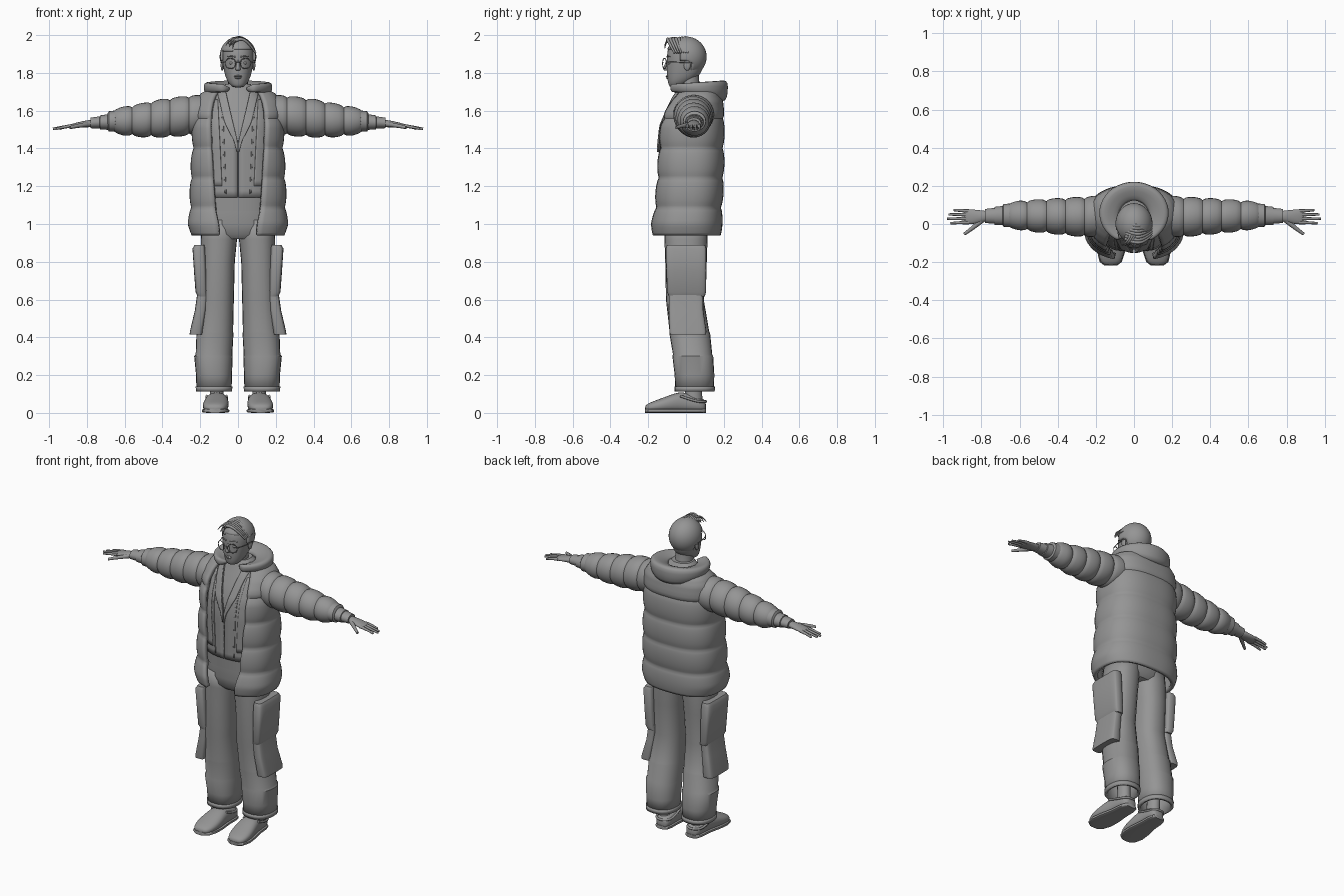
import bpy, bmesh, math
from mathutils import Vector

if "Cube" in bpy.data.objects:
    bpy.data.objects.remove(bpy.data.objects["Cube"])

grey = bpy.data.materials.new("plain grey")
grey.use_nodes = True
grey.diffuse_color = (0.3, 0.3, 0.3, 1)
grey.node_tree.nodes["Principled BSDF"].inputs["Base Color"].default_value = (0.3, 0.3, 0.3, 1)


def link(name, data):
    ob = bpy.data.objects.new(name, data)
    bpy.context.collection.objects.link(ob)
    data.materials.append(grey)
    return ob


def finish(name, bm, mirror=False, sub=0, thick=0, angle=40):
    me = bpy.data.meshes.new(name)
    bm.to_mesh(me)
    bm.free()
    me.shade_smooth()
    if not sub:
        me.set_sharp_from_angle(angle=math.radians(angle))
    ob = link(name, me)
    if thick:
        m = ob.modifiers.new("thickness", 'SOLIDIFY')
        m.thickness, m.offset = thick, -1
    if sub:
        ob.modifiers.new("smooth", 'SUBSURF').levels = sub
        ob.modifiers["smooth"].render_levels = sub
    if mirror:
        ob.modifiers.new("mirror", 'MIRROR')
    return ob


def loft(name, rings, closed=True, caps=True, **kw):
    """Skin a list of equal point rings."""
    bm = bmesh.new()
    vs = [[bm.verts.new(p) for p in r] for r in rings]
    n = len(vs[0])
    for a, b in zip(vs, vs[1:]):
        for i in range(n if closed else n - 1):
            j = (i + 1) % n
            bm.faces.new((a[i], a[j], b[j], b[i]))
    if closed and caps:
        bm.faces.new(vs[0])
        bm.faces.new(vs[-1])
    if closed:
        bmesh.ops.recalc_face_normals(bm, faces=bm.faces)
    return finish(name, bm, **kw)


def spow(v, p):
    return math.copysign(abs(v) ** p, v)


def oval(axis, t, c1, c2, r1, r2, e=2, n=20):
    """Superellipse ring across one axis; c and r follow the other two axes in order."""
    pts = []
    for i in range(n):
        a = math.tau * i / n
        p = [c1 + r1 * spow(math.cos(a), 2 / e), c2 + r2 * spow(math.sin(a), 2 / e)]
        p.insert("xyz".index(axis), t)
        pts.append(p)
    return pts


def tower(name, axis, keys, e=2, n=20, **kw):
    return loft(name, [oval(axis, *k, e=e, n=n) for k in keys], **kw)


def sample(keys, t):
    """Linear lookup in a table sorted by its first column."""
    for a, b in zip(keys, keys[1:]):
        if t <= b[0]:
            f = max(0, (t - a[0]) / (b[0] - a[0]))
            return [u + (v - u) * f for u, v in zip(a[1:], b[1:])]
    return list(keys[-1][1:])


def steps(a, b, n):
    return [a + (b - a) * i / n for i in range(n + 1)]


def cord(name, pts, r, taper=(1, 1)):
    cu = bpy.data.curves.new(name, 'CURVE')
    cu.dimensions, cu.bevel_depth, cu.bevel_resolution = '3D', r, 2
    cu.use_fill_caps = True
    sp = cu.splines.new('NURBS')
    sp.points.add(len(pts) - 1)
    for i, p in enumerate(pts):
        sp.points[i].co = (*p, 1)
        sp.points[i].radius = taper[0] + (taper[1] - taper[0]) * i / (len(pts) - 1)
    sp.order_u, sp.use_endpoint_u, sp.resolution_u = 3, True, 6
    return link(name, cu)


def ball(name, c, r, mirror=False):
    bm = bmesh.new()
    bmesh.ops.create_uvsphere(bm, u_segments=16, v_segments=10, radius=1)
    for v in bm.verts:
        v.co = [c[i] + r[i] * v.co[i] for i in range(3)]
    return finish(name, bm, mirror)


# Padded jacket: an open-fronted shell with quilted bands
JACKET = [(.94, 0, .245, .183, .10), (1.0, 0, .258, .185, .105), (1.1, .008, .25, .18, .125),
          (1.24, .015, .247, .18, .135), (1.4, .018, .238, .178, .145), (1.52, .022, .237, .175, .15),
          (1.6, .035, .232, .163, .145), (1.65, .05, .222, .142, .135), (1.69, .06, .195, .115, .12),
          (1.715, .06, .15, .095, .10), (1.73, .06, .1, .08, .08)]


def jacket_ring(z, e=2.5, n=44):
    cy, rx, ry, gap = sample(JACKET, z)
    puff = .014 * math.sqrt(abs(math.sin(math.pi * (z - .93) / .158))) - .006
    if z > 1.56:
        puff = .004
    rx, ry = rx + puff, ry + puff
    start = math.asin(min(1, gap / rx) ** (e / 2))
    return [(rx * spow(math.sin(a), 2 / e), cy - ry * spow(math.cos(a), 2 / e), z)
            for a in steps(start, math.tau - start, n)]


loft("padded_jacket", [jacket_ring(z) for z in steps(.94, 1.73, 60)], closed=False, thick=.025)

# Sleeves with padded rolls, cuffs and undersleeves
SLEEVE = [(.16, .045, 1.585, .098, .09), (.25, .037, 1.575, .1, .1), (.4, .04, 1.56, .088, .095),
          (.5, .042, 1.55, .08, .084), (.6, .045, 1.545, .07, .07), (.66, .045, 1.545, .058, .055)]


def sleeve_ring(x):
    cy, cz, ry, rz = sample(SLEEVE, x)
    puff = .013 * math.sqrt(abs(math.sin(math.pi * (x - .16) / .1))) - .005
    return oval("x", x, cy, cz, ry + puff, rz + puff, n=28)


loft("sleeves", [sleeve_ring(x) for x in steps(.16, .66, 40)], mirror=True)
tower("cuffs", "x", [(.645, .045, 1.545, .05, .045), (.65, .045, 1.545, .062, .056),
                     (.683, .045, 1.543, .06, .054), (.69, .045, 1.543, .05, .044)], mirror=True)
tower("undersleeves", "x", [(.68, .045, 1.54, .05, .042), (.73, .043, 1.538, .047, .037),
                            (.732, .043, 1.538, .041, .032), (.78, .042, 1.535, .037, .028)], mirror=True)

# Hands
tower("palms", "x", [(.76, .042, 1.534, .028, .02), (.8, .04, 1.53, .032, .02), (.84, .038, 1.525, .04, .016),
                     (.875, .038, 1.52, .041, .012), (.89, .038, 1.518, .035, .008)], n=12, mirror=True, sub=1)
for s, side in ((1, "left"), (-1, "right")):
    for i, tip in enumerate((.962, .98, .972, .945)):
        y = .008 + .02 * i
        cord(f"{side}_finger_{i + 1}", [(s * .865, y, 1.521), (s * .91, y * 1.05 - .001, 1.517),
             (s * tip, y * 1.15 - .005, 1.504)], .01, (1, .6))
    cord(f"{side}_thumb", [(s * .79, .025, 1.528), (s * .84, -.018, 1.522), (s * .89, -.053, 1.51)], .013, (1.1, .6))

# Shirt body and the layered front worn beneath the jacket
SHIRT = [(1.1, .008, .19, .135), (1.25, .01, .195, .14), (1.42, .012, .195, .145), (1.52, .018, .19, .14),
         (1.6, .03, .18, .12), (1.66, .035, .15, .098), (1.71, .035, .1, .075), (1.74, .03, .065, .06)]
loft("shirt", [oval("z", z, 0, cy, rx, ry, e=2.4, n=32) for z, cy, rx, ry in SHIRT])


def strip(name, z0, z1, inner, outer, lift):
    """Thin cloth panel lying on the shirt front between two edge functions."""
    rows = []
    for z in steps(z0, z1, 16):
        cy, rx, ry = sample(SHIRT, z)
        rows.append([(x, cy - lift - ry * max(0, 1 - (x / rx) ** 2.4) ** (1 / 2.4), z)
                     for x in steps(inner(z), min(outer(z), rx * .97), 6)])
    return loft(name, rows, closed=False, thick=.008, mirror=True)


def neckline(z):
    return .003 + max(0, z - 1.44) * .24


strip("overshirt_fronts", 1.14, 1.71, neckline, lambda z: .165, .012)
strip("lapels", 1.38, 1.71, neckline, lambda z: neckline(z) + .045 * min(1, (z - 1.37) * 6), .02)
strip("front_pleats", 1.16, 1.62, lambda z: .062 + (z - 1.16) * .04, lambda z: .07 + (z - 1.16) * .04, .016)
strip("side_plackets", 1.2, 1.66, lambda z: .085 + (z - 1.2) * .05, lambda z: .14, .017)

# Folded hood around the neck
hood = []
for a in steps(.45, math.tau - .45, 28):
    back = (1 - math.cos(a)) / 2
    zb, zt = 1.695 - .05 * back ** 2, 1.745 + .02 * back
    ring = []
    for u, z in ((.15, 1.70), (.0, 1.725), (.3, zt - .02), (.8, zt), (1, zt - .012), (1, (zb + zt) / 2),
                 (.93, zb), (.5, zb + .005)):
        ring.append(((.075 + .108 * u) * math.sin(a), .03 + .028 * u - (.085 + .08 * u) * math.cos(a), z))
    hood.append(ring)
loft("hood", hood, sub=1)

# Trousers
tower("hips", "z", [(.92, 0, 0, .11, .09), (.945, 0, 0, .175, .112), (1.0, 0, 0, .195, .122),
                    (1.075, 0, .003, .19, .127)], e=2.4, n=28)
tower("waistband", "z", [(1.07, 0, .004, .194, .132), (1.15, 0, .005, .194, .137)], e=2.4, n=28)
LEG = [(.115, .127, .045, .093, .102), (.2, .127, .045, .095, .105), (.3, .13, .036, .102, .108),
       (.31, .127, .035, .097, .104), (.42, .122, .02, .098, .108), (.43, .12, .018, .094, .105),
       (.6, .112, -.006, .09, .1), (.8, .107, 0, .09, .11), (.92, .101, 0, .096, .114), (1.02, .09, 0, .095, .115)]
tower("trouser_legs", "z", LEG, e=2.3, n=24, caps=False, thick=.012, mirror=True)
tower("hem_bands", "z", [(.113, .127, .046, .096, .106), (.14, .127, .046, .097, .107)], e=2.3, n=24,
      caps=False, thick=.012, mirror=True)

# Cargo pockets: a boxy flap above a flared lower pouch
tower("pocket_flaps", "z", [(.615, .187, .005, .026, .095), (.64, .195, .003, .03, .103),
                            (.75, .2, .002, .033, .106), (.87, .207, .0, .034, .108),
                            (.89, .203, .0, .026, .1)], e=5, n=24, mirror=True)
tower("pocket_pouches", "z", [(.415, .222, .01, .034, .095), (.43, .221, .01, .034, .098),
                              (.54, .199, .0, .03, .092), (.65, .185, .0, .028, .09)], e=5, n=24, mirror=True)

# Shoes and ankles
tower("ankles", "z", [(.05, .112, .04, .04, .05), (.1, .112, .04, .036, .045), (.2, .115, .045, .035, .042)],
      n=16, mirror=True)
SHOE = [(-.218, .122, .022, .03, .014), (-.2, .122, .028, .056, .024), (-.15, .12, .036, .07, .034),
        (-.09, .115, .047, .068, .046), (-.04, .112, .056, .06, .055), (.0, .11, .055, .054, .053),
        (.06, .108, .045, .052, .043), (.095, .106, .038, .042, .035), (.106, .106, .035, .026, .024)]
tower("shoes", "y", SHOE, e=2.4, n=20, mirror=True, sub=1)
tower("soles", "y", [(y, cx, .011, rx + .002, .011) for y, cx, cz, rx, rz in SHOE], e=4, n=20, mirror=True)
for s, side in ((1, "left"), (-1, "right")):
    cord(f"{side}_heel_strap", [(s * .165, -.03, .09), (s * .168, .05, .06), (s * .14, .105, .06), (s * .08, .105, .06),
         (s * .055, .05, .06), (s * .062, -.03, .09)], .007)

# Neck and head
tower("neck", "z", [(1.66, 0, .03, .065, .06), (1.72, 0, .018, .052, .054), (1.8, 0, .012, .053, .056)])
tower("head", "z", [(1.722, 0, -.06, .022, .024), (1.738, 0, -.046, .046, .048), (1.775, 0, -.016, .067, .085),
                    (1.83, 0, -.005, .079, .098), (1.88, 0, 0, .086, .103), (1.93, 0, 0, .083, .098),
                    (1.965, 0, 0, .062, .072), (1.985, 0, 0, .025, .03)], e=2.15, n=20, sub=2)
tower("nose", "z", [(1.872, 0, -.097, .007, .006), (1.84, 0, -.102, .009, .012), (1.82, 0, -.106, .015, .019),
                    (1.811, 0, -.102, .013, .012)], n=12, sub=1)
ball("upper_lip", (0, -.097, 1.783), (.021, .011, .005))
ball("lower_lip", (0, -.095, 1.774), (.018, .011, .006))
ball("eyes", (.034, -.086, 1.852), (.014, .011, .008), True)
ball("ears", (.083, .006, 1.84), (.009, .018, .028), True)

# Round spectacles
for s, side in ((1, "left"), (-1, "right")):
    cord(f"{side}_brow", [(s * .014, -.101, 1.884), (s * .035, -.1, 1.892), (s * .058, -.084, 1.885)], .004, (1, .5))
    cord(f"{side}_lens_rim", [(s * .04 + .028 * math.cos(a), -.114 + .01 * s * math.cos(a),
         1.85 + .028 * math.sin(a)) for a in steps(0, math.tau, 20)], .0025)
    cord(f"{side}_temple", [(s * .068, -.104, 1.857), (s * .086, -.06, 1.857), (s * .09, .015, 1.855)], .0025)
cord("spectacle_bridge", [(-.013, -.122, 1.855), (0, -.125, 1.86), (.013, -.122, 1.855)], .0025)

# Hair: a cap trimmed to the hairline, with swept locks on top
bm = bmesh.new()
bmesh.ops.create_uvsphere(bm, u_segments=40, v_segments=32, radius=1)
for v in bm.verts:
    v.co = Vector((v.co.x * .097, v.co.y * .108 + .001, v.co.z * .107 + 1.885))
face = [f for f in bm.faces if (c := f.calc_center_median()).z < 1.8
        or (c.y < -.03 and c.z < 1.925 + .15 * c.x * (c.x < 0)) or (c.y < .025 and c.z < 1.86)]
bmesh.ops.delete(bm, geom=face, context='FACES')
finish("hair_cap", bm, thick=.014)
for i in range(7):
    f = i / 6
    cord(f"swept_lock_{i + 1}", [(-.045 + .02 * f, -.075 + .08 * f, 1.955 + .017 * f),
         (.0, -.1 + .09 * f, 1.985 + .008 * f), (.055, -.095 + .09 * f, 1.968),
         (.093, -.06 + .07 * f, 1.905)], .013, (.9, .4))
for i in range(3):
    cord(f"fringe_lock_{i + 1}", [(-.02 + .012 * i, -.06, 1.983), (-.04 + .01 * i, -.105, 1.985),
         (-.065 + .018 * i, -.112, 1.945 - .008 * i)], .008, (1, .2))
